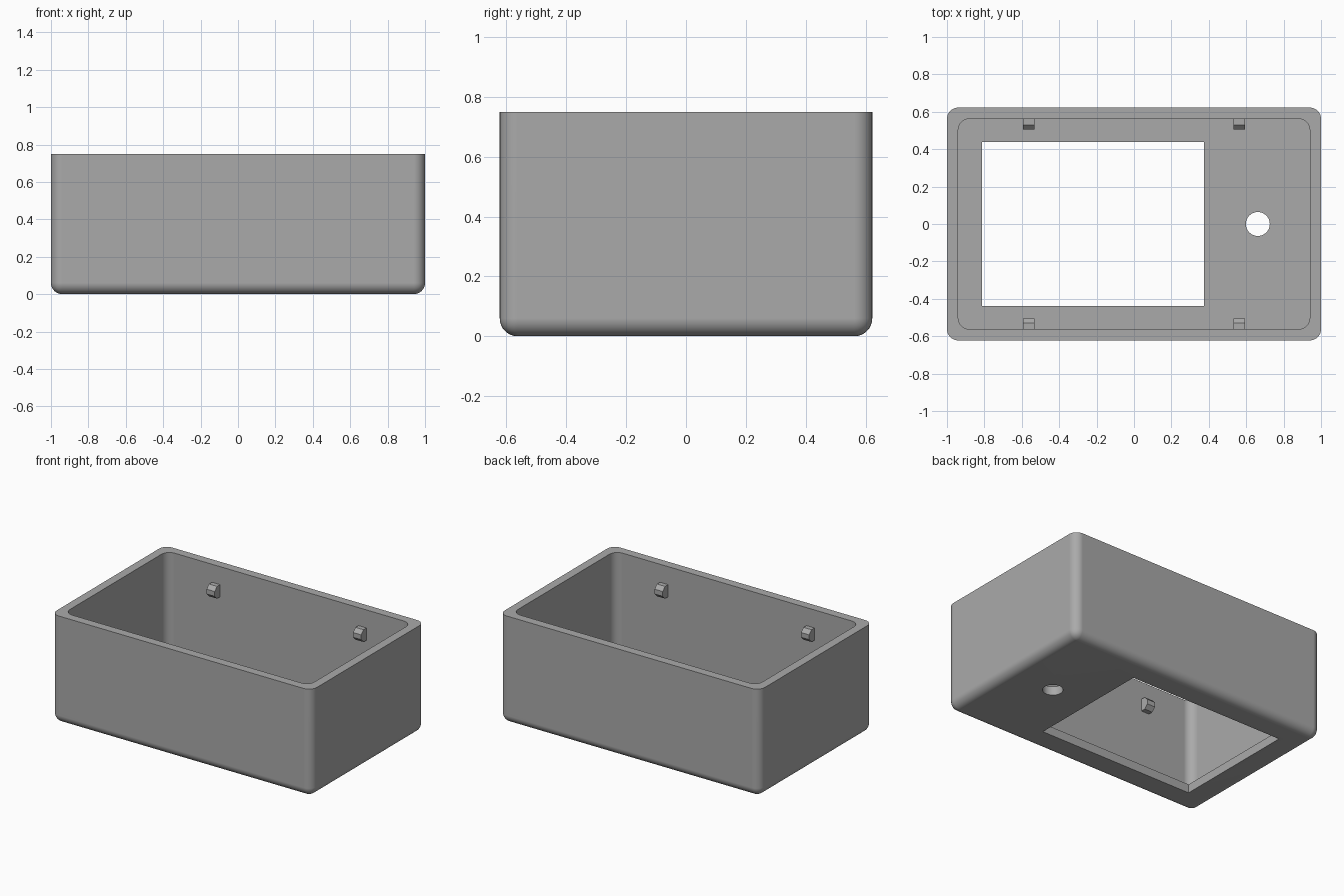
import bpy
import bmesh
from math import radians

if "Cube" in bpy.data.objects:
    bpy.data.objects.remove(bpy.data.objects["Cube"], do_unlink=True)

W, D, H = 2.0, 1.245, 0.75
WALL, RADIUS = 0.06, 0.06

grey = bpy.data.materials.new("matte_grey")
grey.use_nodes = True
grey.diffuse_color = (0.4, 0.4, 0.4, 1)
grey.node_tree.nodes["Principled BSDF"].inputs["Base Color"].default_value = (0.4, 0.4, 0.4, 1)


def finish(name, bm):
    """Turn a bmesh into a grey object."""
    bmesh.ops.recalc_face_normals(bm, faces=bm.faces)
    mesh = bpy.data.meshes.new(name)
    bm.to_mesh(mesh)
    bm.free()
    mesh.materials.append(grey)
    obj = bpy.data.objects.new(name, mesh)
    bpy.context.collection.objects.link(obj)
    return obj


def box(name, x, y, z, radius=0, round_bottom=False):
    """Box between (min, max) pairs, with rounded upright and bottom edges."""
    bm = bmesh.new()
    bmesh.ops.create_cube(bm, size=1)
    for v in bm.verts:
        v.co = [pair[0] if c < 0 else pair[1] for c, pair in zip(v.co, (x, y, z))]
    if radius:
        edges = []
        for e in bm.edges:
            a, b = e.verts
            upright = abs(a.co.z - b.co.z) > 0.01
            bottom = max(a.co.z, b.co.z) < z[0] + 0.01
            if upright or (round_bottom and bottom):
                edges.append(e)
        bmesh.ops.bevel(bm, geom=edges, offset=radius, segments=8,
                        profile=0.5, affect='EDGES')
    return finish(name, bm)


def cylinder(name, x, y, z, radius, depth):
    bm = bmesh.new()
    bmesh.ops.create_cone(bm, cap_ends=True, segments=48, radius1=radius,
                          radius2=radius, depth=depth)
    bmesh.ops.translate(bm, verts=bm.verts, vec=(x, y, z))
    return finish(name, bm)


def activate(obj):
    bpy.ops.object.select_all(action='DESELECT')
    obj.select_set(True)
    bpy.context.view_layer.objects.active = obj


# Shell, open at the top with a rounded base
shell = box("case_shell", (-W/2, W/2), (-D/2, D/2), (0, H), RADIUS, True)

# Cavity, display window and round hole in the base
ix, iy = W/2 - WALL, D/2 - WALL
cutters = [
    box("cavity_cutter", (-ix, ix), (-iy, iy), (WALL, H + 0.2), RADIUS),
    box("window_cutter", (-0.813, 0.374), (-0.439, 0.439), (-0.1, 0.2)),
    cylinder("hole_cutter", 0.662, 0, 0.05, 0.064, 0.3),
]
activate(shell)
for cutter in cutters:
    mod = shell.modifiers.new("cut", 'BOOLEAN')
    mod.operation = 'DIFFERENCE'
    mod.solver = 'EXACT'
    mod.object = cutter
    bpy.ops.object.modifier_apply(modifier=mod.name)
    bpy.data.objects.remove(cutter, do_unlink=True)
bpy.ops.object.shade_smooth_by_angle(angle=radians(30))
weighted = shell.modifiers.new("even_shading", 'WEIGHTED_NORMAL')
weighted.keep_sharp = True

# Snap pegs on the long inner walls: (distance from centre, height) profile
PROFILE = [(iy + 0.005, 0.54), (0.53, 0.54), (0.504, 0.566),
           (0.504, 0.599), (0.53, 0.625), (iy + 0.005, 0.625)]
for side, side_name in ((1, "back"), (-1, "front")):
    for x, x_name in ((-0.563, "right"), (0.563, "left")):
        bm = bmesh.new()
        face = bm.faces.new([bm.verts.new((x - 0.031, side * y, z)) for y, z in PROFILE])
        end = bmesh.ops.extrude_face_region(bm, geom=[face])["geom"]
        bmesh.ops.translate(bm, vec=(0.062, 0, 0),
                            verts=[g for g in end if isinstance(g, bmesh.types.BMVert)])
        finish(f"{side_name}_{x_name}_peg", bm)
